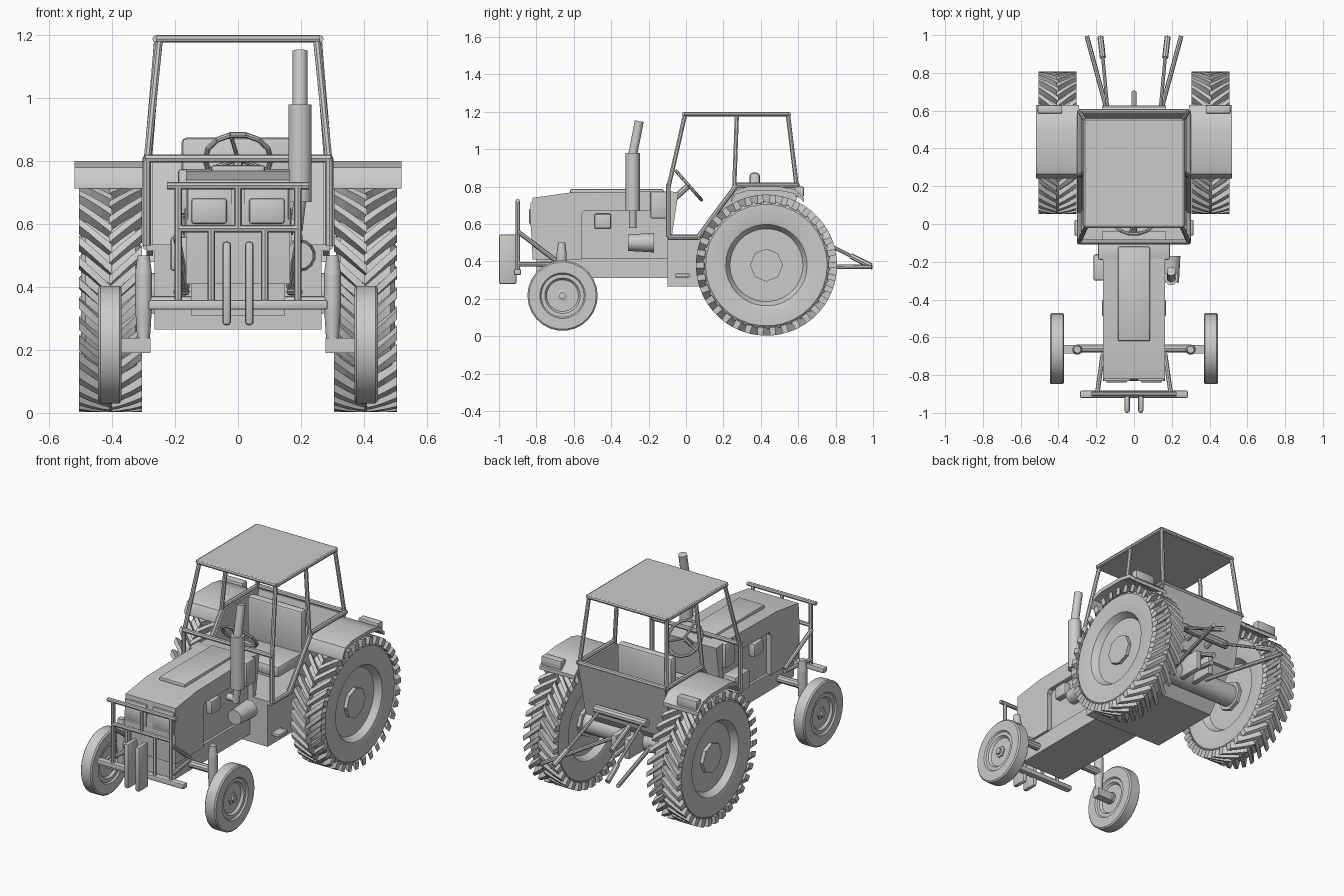
import bpy, bmesh, math
from mathutils import Vector, Matrix

if "Cube" in bpy.data.objects:
    bpy.data.objects.remove(bpy.data.objects["Cube"])


def finish(name, bm, smooth=True):
    bmesh.ops.recalc_face_normals(bm, faces=bm.faces)
    me = bpy.data.meshes.new(name)
    bm.to_mesh(me)
    bm.free()
    ob = bpy.data.objects.new(name, me)
    bpy.context.collection.objects.link(ob)
    if smooth:
        bpy.ops.object.select_all(action='DESELECT')
        bpy.context.view_layer.objects.active = ob
        ob.select_set(True)
        bpy.ops.object.shade_smooth_by_angle(angle=math.radians(32))
    return ob


def box(name, x, y, z, bevel=0):
    bm = bmesh.new()
    c = [(a + b) / 2 for a, b in (x, y, z)]
    d = [b - a for a, b in (x, y, z)]
    bmesh.ops.create_cube(bm, size=1, matrix=Matrix.Translation(c) @ Matrix.Diagonal((*d, 1)))
    if bevel:
        bmesh.ops.bevel(bm, geom=bm.edges[:], offset=bevel, segments=2, profile=0.5, affect='EDGES')
    return finish(name, bm)


def rods(name, segs, r, n=10):
    """Straight rods (start, end[, r_start, r_end]) joined in one object."""
    bm = bmesh.new()
    for s in segs:
        p, q = Vector(s[0]), Vector(s[1])
        r1, r2 = s[2:] if len(s) > 2 else (r, r)
        m = Matrix.Translation((p + q) / 2) @ (q - p).to_track_quat('Z', 'Y').to_matrix().to_4x4()
        bmesh.ops.create_cone(bm, cap_ends=True, segments=n, radius1=r1, radius2=r2,
                              depth=(q - p).length, matrix=m)
    return finish(name, bm)


def chain(name, pts, r, n=8, closed=False):
    pts = pts + pts[:1] if closed else pts
    return rods(name, list(zip(pts, pts[1:])), r, n)


def prism(name, prof, x0, x1):
    """Side profile of (y, z) points extruded from x0 to x1."""
    bm = bmesh.new()
    f = bm.faces.new([bm.verts.new((x0, y, z)) for y, z in prof])
    g = bmesh.ops.extrude_face_region(bm, geom=[f])['geom']
    bmesh.ops.translate(bm, vec=(x1 - x0, 0, 0), verts=[v for v in g if isinstance(v, bmesh.types.BMVert)])
    return finish(name, bm)


def lathe(name, prof, c, n):
    """(x offset, radius) profile spun round the x axis at c."""
    bm = bmesh.new()
    rings = [[bm.verts.new((c[0] + x, c[1] + r * math.cos(2 * math.pi * i / n),
                            c[2] + r * math.sin(2 * math.pi * i / n))) for i in range(n)] for x, r in prof]
    for a, b in zip(rings, rings[1:]):
        for i in range(n):
            j = (i + 1) % n
            bm.faces.new((a[i], a[j], b[j], b[i]))
    bm.faces.new(rings[0])
    bm.faces.new(rings[-1])
    return finish(name, bm)


def lugs(name, c, count, r0, r1, half):
    """Chevron tread bars on both halves of a tyre."""
    bm = bmesh.new()
    for k in range(count):
        for side in (-1, 1):
            base = 2 * math.pi * (k + (0.5 if side > 0 else 0)) / count
            rings = []
            for t in (0, 0.35, 0.7, 1):
                a = base + 0.26 * t
                x = c[0] + side * (half - t * (half + 0.004))
                rings.append([bm.verts.new((x, c[1] + r * math.sin(-a), c[2] + r * math.cos(a)))
                              for r, a in ((r0, a - .05), (r0, a + .05), (r1, a + .038), (r1, a - .038))])
            for p, q in zip(rings, rings[1:]):
                for i in range(4):
                    j = (i + 1) % 4
                    bm.faces.new((p[i], p[j], q[j], q[i]))
            bm.faces.new(rings[0])
            bm.faces.new(rings[-1])
    return finish(name, bm, False)


# Hood with the engine bay cut out below, chassis and gearbox hull
prism("hood", [(-.82, .41), (-.83, .60), (-.82, .74), (-.62, .768), (-.1, .775), (-.1, .67),
               (-.545, .67), (-.56, .65), (-.56, .41)], -.165, .165)
box("hood_ridge", (-.085, .085), (-.62, -.12), (.76, .787), .008)
box("engine", (-.135, .135), (-.57, -.1), (.40, .68))
box("chassis", (-.15, .15), (-.80, -.09), (.31, .415))
box("scuttle", (-.19, .19), (-.19, -.10), (.63, .775), .01)
prism("dashboard", [(-.1, .52), (-.1, .775), (-.04, .77), (-.075, .54)], -.17, .17)
prism("gearbox_hull", [(-.1, .265), (-.1, .53), (.53, .53), (.50, .45), (.35, .265)], -.265, .265)
prism("rear_panel", [(.51, .48), (.58, .80), (.605, .80), (.535, .48)], -.285, .285)
prism("cab_floor", [(-.1, .515), (-.1, .535), (.54, .535), (.53, .515)], -.29, .29)

# Grille lamps
for s in (-1, 1):
    bz = sorted((s * .02, s * .16))
    box("grille_panel", bz, (-.832, -.80), (.585, .715), .004)
    box("headlight", sorted((s * .035, s * .148)), (-.84, -.82), (.60, .682), .009)

# Cab: side panels, frame posts, roof
for s in (-1, 1):
    prism("cab_side", [(.06, .52), (.265, .80), (.60, .80), (.53, .50)], s * .27, s * .29)
    chain("door_sill_frame", [(s * .29, -.095, .80), (s * .29, -.095, .53), (s * .29, .065, .53),
                              (s * .29, .27, .808), (s * .29, .60, .808)], .013)
    rods("cab_posts", [((s * .29, -.095, .79), (s * .25, -.005, 1.185)),
                       ((s * .288, .258, .80), (s * .255, .272, 1.185)),
                       ((s * .285, .592, .80), (s * .255, .545, 1.185))], .012, 8)
    box("step", sorted((s * .26, s * .315)), (-.06, .02), (.315, .335), .005)
    # Fender and rear lamp
    out = [(.24, .735), (.265, .78), (.33, .80), (.50, .80), (.58, .785), (.63, .74)]
    prism("fender", out + [(y, z - .022) for y, z in reversed(out)], s * .29, s * .52)
    box("rear_lamp", sorted((s * .38, s * .51)), (.585, .63), (.745, .80), .006)
rods("cab_cross_bars", [((-.295, -.095, .808), (.295, -.095, .808)),
                        ((-.29, .597, .808), (.29, .597, .808))], .013, 8)
box("roof", (-.262, .262), (-.012, .552), (1.178, 1.199))
chain("roof_rim", [(-.26, -.01, 1.188), (.26, -.01, 1.188), (.26, .55, 1.188), (-.26, .55, 1.188)], .012, 8, True)

# Seat
box("seat_cushion", (-.18, .18), (.12, .38), (.56, .63), .02)
b = box("seat_back", (-.18, .18), (.34, .395), (.57, .875), .018)
box("seat_base", (-.12, .12), (.16, .36), (.52, .57))

# Steering wheel
C, N = Vector((0, .015, .806)), Vector((0, .75, .66)).normalized()
u, v = Vector((1, 0, 0)), N.cross(Vector((1, 0, 0)))
ring = [C + .105 * (u * math.cos(a) + v * math.sin(a)) for a in (2 * math.pi * i / 14 for i in range(14))]
chain("steering_wheel", ring, .009, 8, True)
rods("steering_column", [(C, C - N * .13, .016, .018)] + [(C, ring[i]) for i in (1, 6, 10)], .007, 8)

# Exhaust and side engine parts
rods("exhaust", [((.197, -.285, .67), (.197, -.285, .98), .038, .038),
                 ((.197, -.285, .97), (.197, -.25, 1.15), .024, .024),
                 ((.185, -.285, .58), (.197, -.285, .68), .02, .02),
                 ((.10, -.285, .60), (.19, -.285, .60), .02, .02)], .02, 14)
rods("air_filter", [((.195, -.31, .50), (.195, -.17, .50), .044, .052)], .05, 14)
box("side_tank", (-.215, -.12), (-.30, -.16), (.45, .56), .012)
for s in (-1, 1):
    box("engine_cover", sorted((s * .12, s * .17)), (-.49, -.40), (.575, .655), .01)

# Rear wheels
for s in (-1, 1):
    c = (s * .405, .43, .38)
    half = [(-.05, .07), (-.05, .195), (-.088, .218), (-.094, .24), (-.094, .325), (-.08, .342)]
    prof = [(-.07, .06)] + half + [(-x, r) for x, r in reversed(half)]
    lathe("rear_tyre", prof, c, 34)
    lugs("rear_tread", c, 34, .333, .377, .10)
    lathe("rear_hub", [(-.07, .088), (.07, .088)], c, 8)
rods("rear_axle", [((-.37, .43, .38), (.37, .43, .38))], .065, 16)

# Front wheels, kingpins and axle
for s in (-1, 1):
    c = (s * .407, -.66, .217)
    half = [(-.015, .085), (-.028, .095), (-.028, .115), (-.037, .122), (-.037, .18), (-.03, .188)]
    lathe("front_wheel", half + [(-x, r) for x, r in reversed(half)], c, 26)
    lathe("front_hub", [(-.03, .035), (.022, .035), (.025, .02), (.036, .02)] if s > 0 else
          [(.03, .035), (-.022, .035), (-.025, .02), (-.036, .02)], c, 6)
    rods("kingpin", [((s * .30, -.665, .23), (s * .30, -.665, .34), .020, .027),
                     ((s * .30, -.665, .34), (s * .30, -.665, .44), .027, .027),
                     ((s * .30, -.665, .44), (s * .30, -.665, .50), .027, .019)], .025, 12)
    box("stub_axle", sorted((s * .278, s * .40)), (-.685, -.64), (.19, .238))
rods("front_axle", [((-.30, -.66, .35), (.30, -.66, .35))], .022, 10)

# Front guard and weights
Y = -.90
g = [((-.225, Y, .722), (.225, Y, .722)), ((-.19, Y, .585), (.19, Y, .585)), ((0, Y, .585), (0, Y, .722))]
for s in (-1, 1):
    g += [((s * .19, Y, .34), (s * .19, Y, .722)), ((s * .085, Y, .34), (s * .085, Y, .585)),
          ((s * .195, Y, .56), (s * .165, -.69, .40)), ((s * .195, Y, .385), (s * .165, -.69, .385))]
    box("front_weight", sorted((s * .022, s * .050)), (-1.0, -.905), (.278, .545), .012)
rods("front_guard", g, .012, 8)
box("front_bumper", (-.285, .285), (-.92, -.882), (.328, .358), .006)

# Rear hitch: rocker bar, lower links, lift rods, drawbar
rods("rocker_bar", [((-.17, .605, .57), (.17, .605, .57))], .024, 10)
for s in (-1, 1):
    rods("lower_link", [((s * .11, .48, .375), (s * .25, .995, .37))], .012, 8)
    rods("lift_rod", [((s * .14, .61, .565), (s * .165, .88, .43)),
                      ((s * .165, .88, .43), (s * .178, .99, .375), .016, .016)], .009, 8)
    rods("rocker_bracket", [((s * .07, .50, .54), (s * .07, .61, .57))], .018, 8)
    box("drawbar_plate", sorted((s * .025, s * .06)), (.45, .62), (.33, .45), .008)
rods("top_link", [((0, .50, .50), (0, .70, .40)), ((0, .45, .39), (0, .68, .36))], .014, 8)
